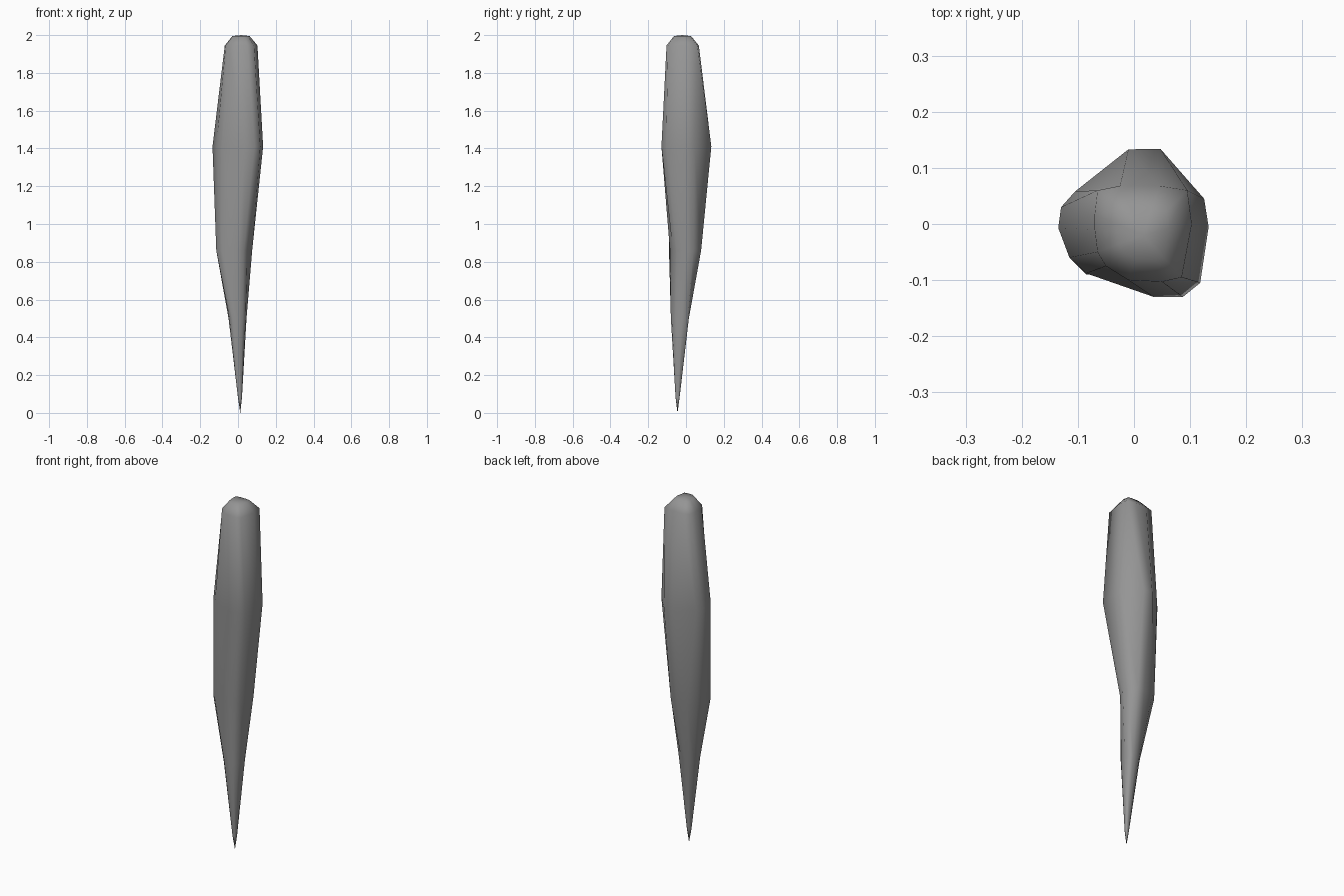
import bpy, bmesh, math

if "Cube" in bpy.data.objects:
    bpy.data.objects.remove(bpy.data.objects["Cube"])

# Cross-sections of the stake (x, y), twelve corners each, counted from the back
SHOULDER = [(-.025, .068), (.045, .068), (.095, .06), (.103, 0), (.085, -.095), (.05, -.103),
            (-.01, -.1), (-.05, -.075), (-.065, -.05), (-.07, -.01), (-.07, .017), (-.065, .06)]
BELLY = [(-.01, .133), (.047, .134), (.125, .045), (.133, -.005), (.118, -.105), (.087, -.13),
         (.035, -.13), (-.085, -.088), (-.115, -.06), (-.135, -.007), (-.13, .03), (-.105, .058)]
WAIST = [(0, .08), (.04, .08), (.07, .04), (.075, 0), (.05, -.05), (.03, -.07),
         (0, -.085), (-.085, -.09), (-.115, -.06), (-.115, 0), (-.1, .04), (-.06, .075)]
NECK = [(0, .015), (.02, .015), (.037, .01), (.045, -.02), (.04, -.055), (.025, -.075),
        (0, -.08), (-.03, -.08), (-.045, -.065), (-.05, -.04), (-.045, -.01), (-.025, .01)]


def shrink(ring, s, cx, cy):
    """Scale a section towards a centre."""
    return [(cx + (x - cx) * s, cy + (y - cy) * s) for x, y in ring]


sections = [
    (0.08, shrink(NECK, 0.22, 0.014, -0.048)),
    (0.50, NECK),
    (0.86, WAIST),
    (1.41, BELLY),
    (1.945, SHOULDER),
    (1.995, shrink(SHOULDER, 0.53, 0.015, -0.02)),
]

# Loft the stake, closed with a point below and a shallow crown above
bm = bmesh.new()
rings = [[bm.verts.new((x, y, z)) for x, y in pts] for z, pts in sections]
n = len(BELLY)
for a, b in zip(rings, rings[1:]):
    for i in range(n):
        j = (i + 1) % n
        bm.faces.new((a[i], a[j], b[j], b[i]))
tip = bm.verts.new((0.012, -0.045, 0))
crown = bm.verts.new((0.017, -0.02, 2))
for i in range(n):
    j = (i + 1) % n
    bm.faces.new((tip, rings[0][j], rings[0][i]))
    bm.faces.new((crown, rings[-1][i], rings[-1][j]))
bmesh.ops.recalc_face_normals(bm, faces=bm.faces)

mesh = bpy.data.meshes.new("stake")
bm.to_mesh(mesh)
bm.free()
stake = bpy.data.objects.new("stake", mesh)
bpy.context.collection.objects.link(stake)

# Dark grey surface
grey = bpy.data.materials.new("dark_grey")
grey.diffuse_color = (0.3, 0.3, 0.3, 1)
grey.use_nodes = True
grey.node_tree.nodes["Principled BSDF"].inputs["Base Color"].default_value = grey.diffuse_color
mesh.materials.append(grey)

# Smooth sides
bpy.context.view_layer.objects.active = stake
stake.select_set(True)
bpy.ops.object.shade_smooth_by_angle(angle=math.radians(60))
